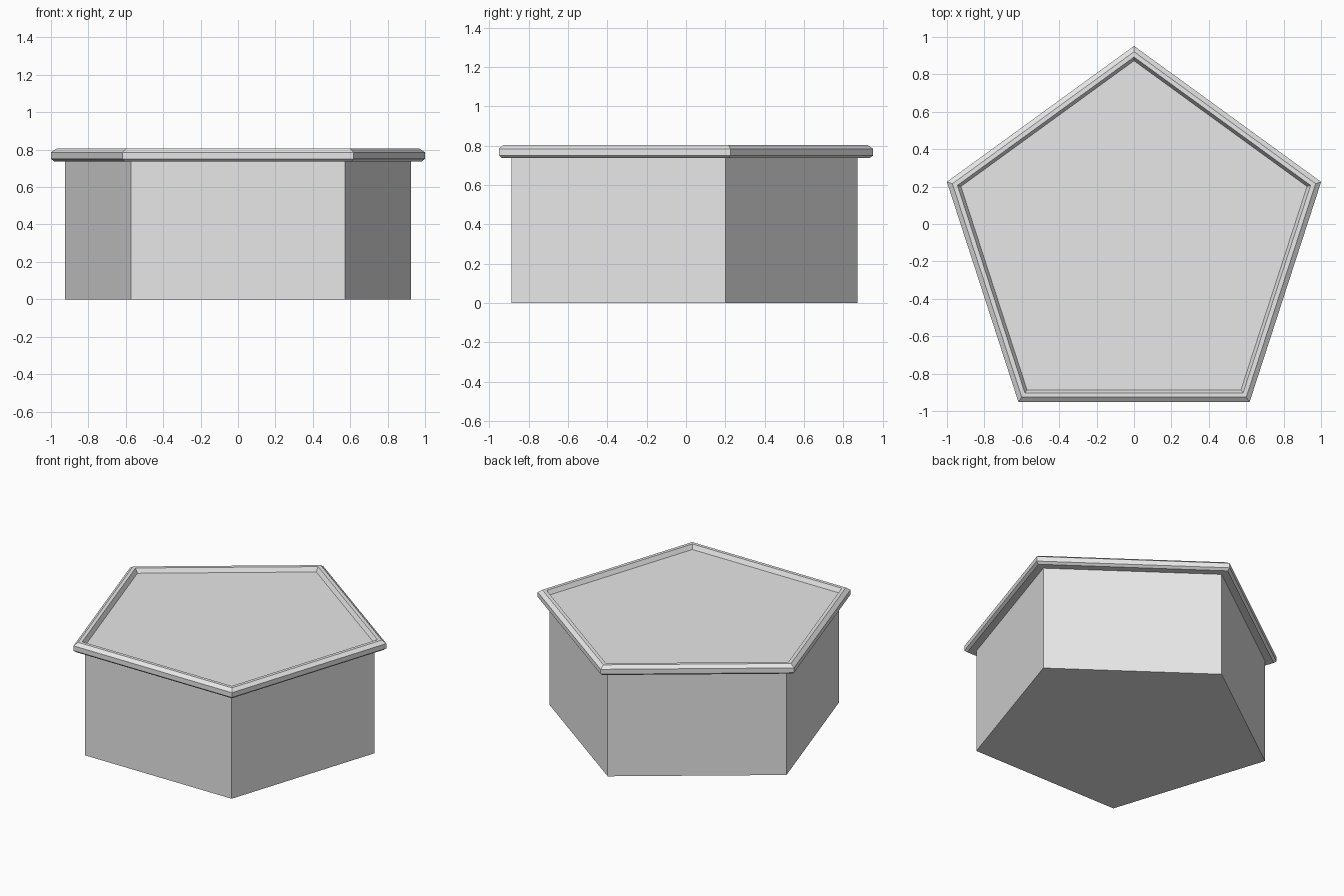
import bpy, bmesh, math

if "Cube" in bpy.data.objects:
    bpy.data.objects.remove(bpy.data.objects["Cube"])

CY = -0.10                       # pentagon centre, so the bounds are centred
C36 = math.cos(math.pi / 5)

stone = bpy.data.materials.new("light_grey")
stone.diffuse_color = (0.8, 0.8, 0.8, 1)
stone.use_nodes = True
stone.node_tree.nodes["Principled BSDF"].inputs["Base Color"].default_value = stone.diffuse_color


def pentagon(bm, apothem, z):
    """Ring of five vertices, one corner pointing to +y."""
    r = apothem / C36
    return [bm.verts.new((r * math.cos(a), CY + r * math.sin(a), z))
            for a in (math.pi / 2 + i * 2 * math.pi / 5 for i in range(5))]


def loft(name, profile, caps):
    """Skin pentagon rings following an (apothem, z) profile."""
    bm = bmesh.new()
    rings = [pentagon(bm, a, z) for a, z in profile]
    for lo, hi in zip(rings, rings[1:]):
        for i in range(5):
            j = (i + 1) % 5
            bm.faces.new((lo[i], lo[j], hi[j], hi[i]))
    if caps:
        bm.faces.new(rings[0][::-1])
        bm.faces.new(rings[-1])
    me = bpy.data.meshes.new(name)
    bm.to_mesh(me)
    bm.free()
    me.materials.append(stone)
    ob = bpy.data.objects.new(name, me)
    bpy.context.collection.objects.link(ob)
    return ob


# Five-sided body, its top is the sunken floor inside the rim
loft("body", [(0.787, 0), (0.787, 0.775)], True)

# Chamfered rim overhanging the body
loft("rim", [(0.787, 0.737), (0.835, 0.737), (0.851, 0.751), (0.851, 0.785),
             (0.826, 0.805), (0.803, 0.805), (0.787, 0.775)], False)
